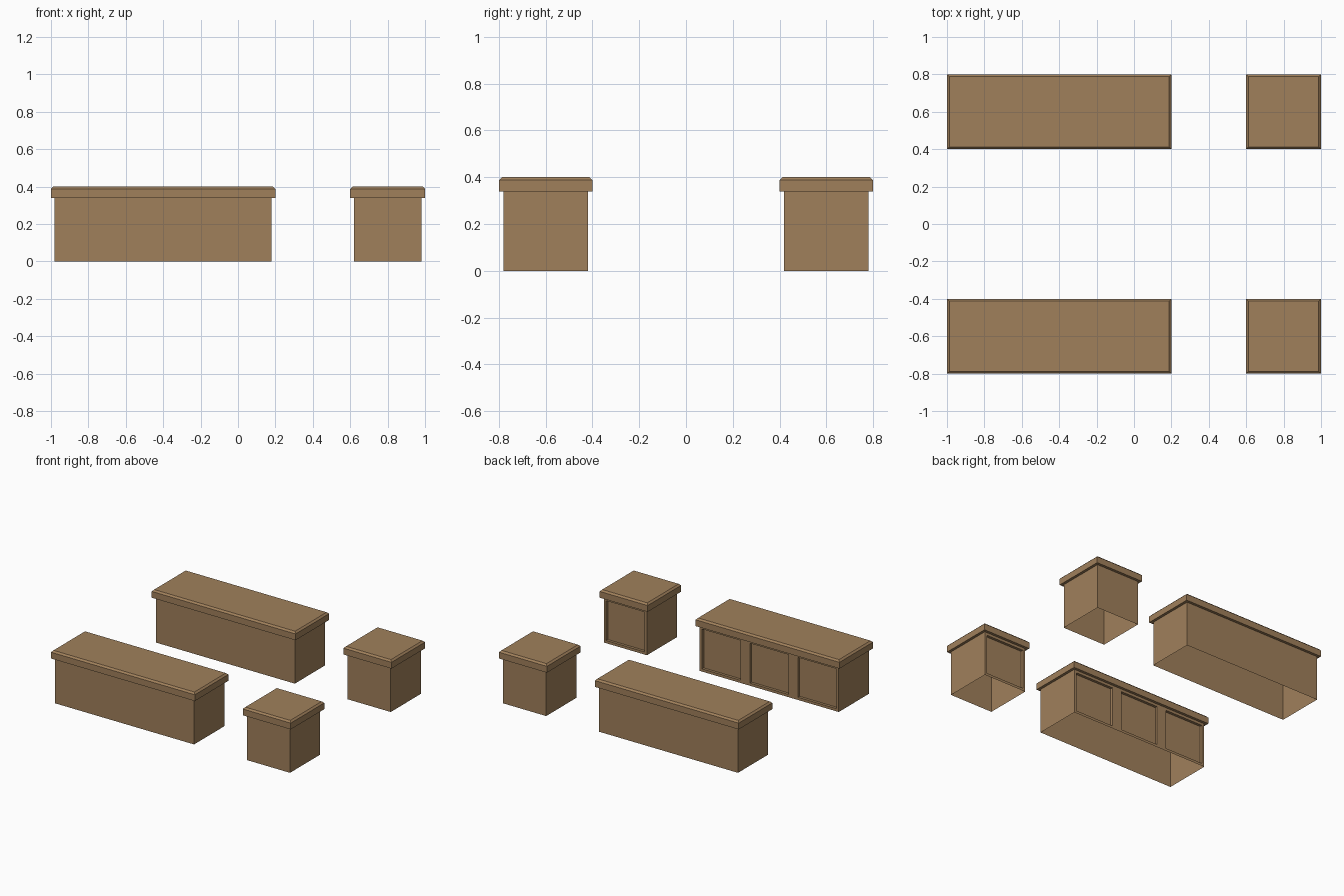
import bpy, bmesh

if "Cube" in bpy.data.objects:
    bpy.data.objects.remove(bpy.data.objects["Cube"])

wood = bpy.data.materials.new("warm_brown_wood")
wood.diffuse_color = (0.352, 0.216, 0.105, 1)
wood.use_nodes = True
wood.node_tree.nodes["Principled BSDF"].inputs["Base Color"].default_value = wood.diffuse_color

H, LIP, OVER, BEV = 0.40, 0.34, 0.02, 0.0125   # height, lip underside, overhang, top bevel
REC, GAP = 0.02, 0.02                          # panel recess depth, panel border


def counter(name, x0, x1, y0, y1, panels=()):
    bm = bmesh.new()

    def quad(*pts):
        bm.faces.new([bm.verts.new(p) for p in pts])

    def ring(inset, z):
        return [(x0 + inset, y0 + inset, z), (x1 - inset, y0 + inset, z),
                (x1 - inset, y1 - inset, z), (x0 + inset, y1 - inset, z)]

    # stacked outline: open-bottomed body, overhanging lip, bevelled top
    rings = [ring(OVER, 0), ring(OVER, LIP), ring(0, LIP), ring(0, H - BEV), ring(BEV, H)]
    for k, (a, b) in enumerate(zip(rings, rings[1:])):
        for i in range(4):
            if k == 0 and i == 2 and panels:
                continue                       # back wall is built with panels below
            j = (i + 1) % 4
            quad(a[i], a[j], b[j], b[i])
    quad(*rings[-1])

    # back wall with recessed panels
    if panels:
        yb, yr = y1 - OVER, y1 - OVER - REC
        xs = sorted([x0 + OVER, x1 - OVER] + [v for p in panels for v in p])
        zs = [0, GAP, LIP - GAP, LIP]
        for i in range(len(xs) - 1):
            for k in range(3):
                a, b, c, d = xs[i], xs[i + 1], zs[k], zs[k + 1]
                outer = [(b, yb, c), (a, yb, c), (a, yb, d), (b, yb, d)]
                if i % 2 == 1 and k == 1:
                    inner = [(x, yr, z) for x, _, z in outer]
                    quad(*inner)
                    for m in range(4):
                        n = (m + 1) % 4
                        quad(outer[m], outer[n], inner[n], inner[m])
                else:
                    quad(*outer)

    bmesh.ops.remove_doubles(bm, verts=bm.verts[:], dist=1e-5)
    me = bpy.data.meshes.new(name)
    bm.to_mesh(me)
    bm.free()
    me.materials.append(wood)
    bpy.context.collection.objects.link(bpy.data.objects.new(name, me))


# front row has recessed panels on its back side, back row is plain
counter("front_long_counter", -1.0, 0.2, -0.8, -0.4,
        [(-0.96, -0.64), (-0.56, -0.24), (-0.16, 0.16)])
counter("front_short_counter", 0.6, 1.0, -0.8, -0.4, [(0.64, 0.96)])
counter("back_long_counter", -1.0, 0.2, 0.4, 0.8)
counter("back_short_counter", 0.6, 1.0, 0.4, 0.8)
